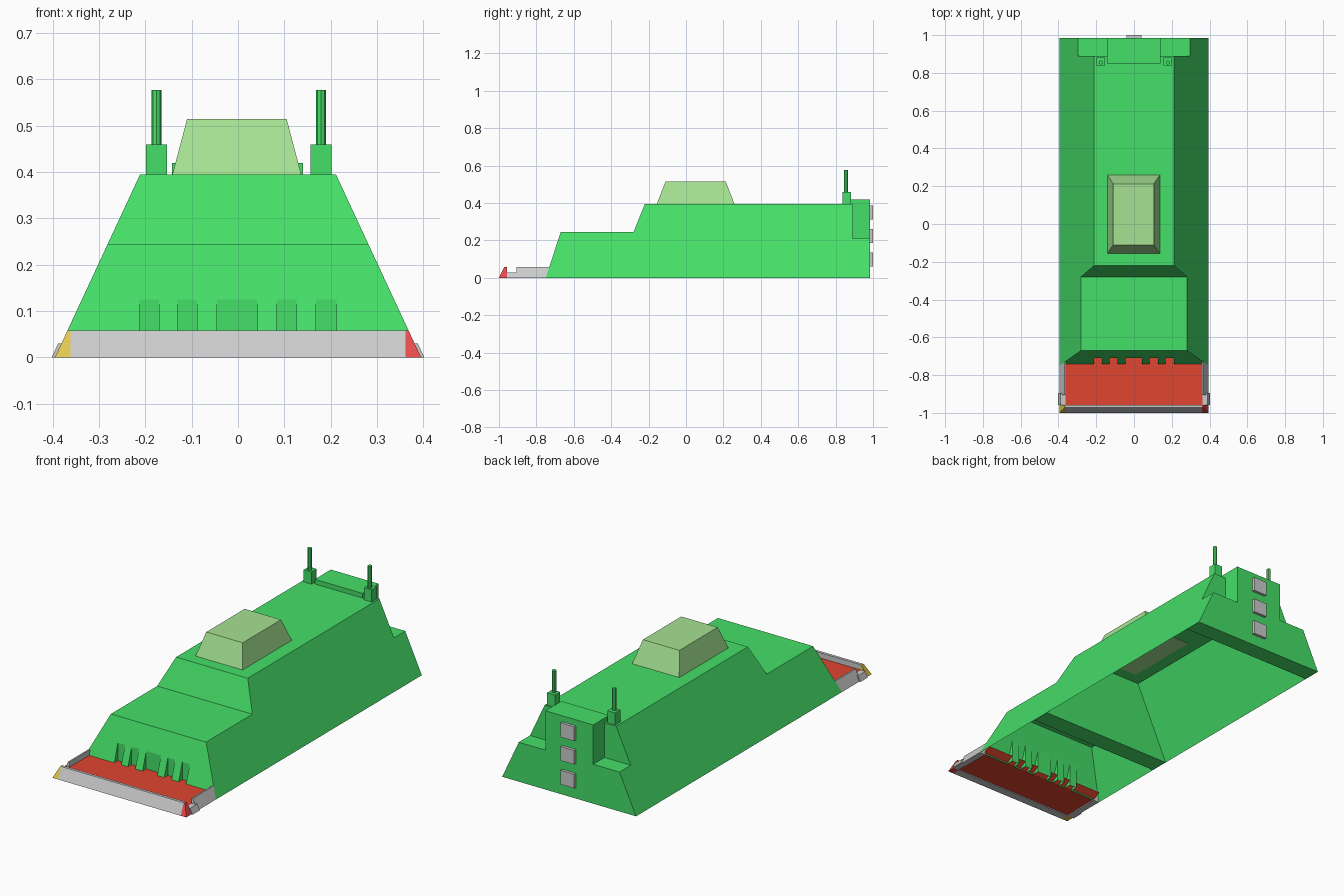
import bpy, bmesh
from mathutils import Vector

if "Cube" in bpy.data.objects:
    bpy.data.objects.remove(bpy.data.objects["Cube"])


def material(name, rgb):
    m = bpy.data.materials.new(name)
    m.diffuse_color = (*rgb, 1)
    m.use_nodes = True
    m.node_tree.nodes["Principled BSDF"].inputs["Base Color"].default_value = m.diffuse_color
    return m


GREEN = material("hull green", (0.06, 0.74, 0.14))
PALE = material("pale green", (0.38, 0.76, 0.29))
RED = material("deck red", (0.75, 0.06, 0.03))
LAMP_RED = material("lamp red", (0.8, 0.07, 0.07))
YELLOW = material("lamp yellow", (0.76, 0.58, 0.08))


def w(z):
    """Half width of the sloping hull at height z."""
    return 0.395 - 0.465 * z


def finish(name, bm, mat, recalc=True):
    bmesh.ops.remove_doubles(bm, verts=bm.verts, dist=1e-5)
    if recalc:
        bmesh.ops.recalc_face_normals(bm, faces=bm.faces)
    me = bpy.data.meshes.new(name)
    bm.to_mesh(me)
    bm.free()
    ob = bpy.data.objects.new(name, me)
    bpy.context.collection.objects.link(ob)
    if mat:
        me.materials.append(mat)
    return ob


def loft(name, a, b, mat=None):
    """Closed solid between two matching polygons."""
    bm = bmesh.new()
    va = [bm.verts.new(p) for p in a]
    vb = [bm.verts.new(p) for p in b]
    n = len(a)
    bm.faces.new(va)
    bm.faces.new(vb)
    for i in range(n):
        j = (i + 1) % n
        bm.faces.new((va[i], va[j], vb[j], vb[i]))
    return finish(name, bm, mat)


def extrude_x(name, profile, x0, x1, mat=None):
    """Extrude a (y, z) profile; x0 and x1 are functions of z or numbers."""
    f = lambda x, z: x(z) if callable(x) else x
    return loft(name, [(f(x0, z), y, z) for y, z in profile],
                [(f(x1, z), y, z) for y, z in profile], mat)


def box(name, x0, x1, y0, y1, z0, z1, mat=None):
    return extrude_x(name, [(y0, z0), (y1, z0), (y1, z1), (y0, z1)], x0, x1, mat)


# Hull shell, open underneath
bm = bmesh.new()


def face(points, facing):
    f = bm.faces.new([bm.verts.new(p) for p in points])
    f.normal_update()
    if f.normal.dot(Vector(facing)) < 0:
        f.normal_flip()


def strip(y0, z0, y1, z1, facing):
    face([(-w(z0), y0, z0), (w(z0), y0, z0), (w(z1), y1, z1), (-w(z1), y1, z1)], facing)


def bow_y(z):
    return -0.75 + 0.08 * z / 0.245


LOW, TOP, LEDGE, BACK, STERN, VENT = 0.245, 0.395, 0.21, 0.89, 0.985, 0.125
strip(bow_y(VENT), VENT, -0.67, LOW, (0, -1, 0))
strip(-0.67, LOW, -0.28, LOW, (0, 0, 1))
strip(-0.28, LOW, -0.22, TOP, (0, -1, 0))
strip(-0.22, TOP, BACK, TOP, (0, 0, 1))
strip(BACK, 0, BACK, TOP, (0, 1, 0))
strip(BACK, LEDGE, STERN, LEDGE, (0, 0, 1))
strip(STERN, 0, STERN, LEDGE, (0, 1, 0))
strip(BACK, 0, STERN, 0, (0, 0, -1))

# Cross frame between the two open bays
strip(-0.22, 0, -0.22, TOP, (0, 1, 0))
strip(-0.32, 0, -0.22, 0, (0, 0, -1))
strip(-0.32, 0, -0.32, LOW, (0, -1, 0))

for s in (-1, 1):
    side = [(-0.75, 0), (bow_y(VENT), VENT), (-0.67, LOW), (-0.28, LOW), (-0.22, TOP),
            (BACK, TOP), (BACK, LEDGE), (STERN, LEDGE), (STERN, 0)]
    face([(s * w(z), y, z) for y, z in side], (s, 0, 0))

# Lower bow wall with five recessed slots
slots = [(-0.212, -0.17), (-0.131, -0.088), (-0.045, 0.042), (0.083, 0.126), (0.168, 0.212)]
edges = [None] + [x for slot in slots for x in slot] + [None]
yb = bow_y(VENT)
for a, b in zip(edges[::2], edges[1::2]):
    a0, a1 = (-w(0), -w(VENT)) if a is None else (a, a)
    b0, b1 = (w(0), w(VENT)) if b is None else (b, b)
    face([(a0, -0.75, 0), (b0, -0.75, 0), (b1, yb, VENT), (a1, yb, VENT)], (0, -1, 0))
for a, b in slots:
    face([(a, yb, 0), (b, yb, 0), (b, yb, VENT), (a, yb, VENT)], (0, -1, 0))
    for x, d in ((a, 1), (b, -1)):
        face([(x, -0.75, 0), (x, yb, 0), (x, yb, VENT)], (d, 0, 0))
finish("hull", bm, GREEN, recalc=False)

# Wheelhouse
loft("wheelhouse",
     [(-0.142, -0.157, 0.393), (0.137, -0.157, 0.393), (0.137, 0.26, 0.393), (-0.142, 0.26, 0.393)],
     [(-0.11, -0.11, 0.514), (0.105, -0.11, 0.514), (0.105, 0.213, 0.514), (-0.11, 0.213, 0.514)],
     PALE)

# Stern tower with its forward lip
extrude_x("stern_tower", [(0.85, TOP), (BACK, TOP), (BACK, LEDGE), (STERN, LEDGE),
                          (STERN, 0.42), (0.85, 0.42)], -0.142, 0.14, GREEN)

# Stern panels
for i, (z0, z1) in enumerate([(0.06, 0.135), (0.187, 0.262), (0.312, 0.388)]):
    box(f"stern_panel_{i + 1}", -0.04, 0.04, STERN, 1.0, z0, z1)

# Exhaust masts
for side, x in (("left", -0.176), ("right", 0.179)):
    box(f"mast_base_{side}", x - 0.023, x + 0.023, 0.838, 0.882, TOP, 0.46, GREEN)
    bpy.ops.mesh.primitive_cylinder_add(vertices=8, radius=0.011, depth=0.122,
                                        location=(x, 0.855, 0.516))
    bpy.context.object.name = f"mast_{side}"
    bpy.context.object.data.materials.append(GREEN)

# Bow deck
extrude_x("bow_deck", [(-0.965, 0.005), (-0.75, 0.005), (-0.71, 0.03), (-0.965, 0.03)],
          -0.363, 0.363, RED)

# Bow bar and coloured end lamps
bar = [(-1.0, 0), (-0.957, 0), (-0.957, 0.058), (-0.972, 0.058)]
extrude_x("bow_bar", bar, -0.361, 0.361)
for side, s, mat in (("left", -1, YELLOW), ("right", 1, LAMP_RED)):
    outer = lambda z: s * w(z)
    extrude_x(f"bow_lamp_{side}", bar, s * 0.361, outer, mat)
    # Side rails and hinge blocks
    extrude_x(f"bow_rail_{side}", [(-0.905, 0), (-0.75, 0), (-0.731, 0.058), (-0.905, 0.058)],
              s * 0.36, outer)
    extrude_x(f"bow_hinge_{side}", [(-0.957, 0), (-0.895, 0), (-0.895, 0.03), (-0.957, 0.03)],
              s * 0.363, lambda z: s * (w(z) + 0.007))
